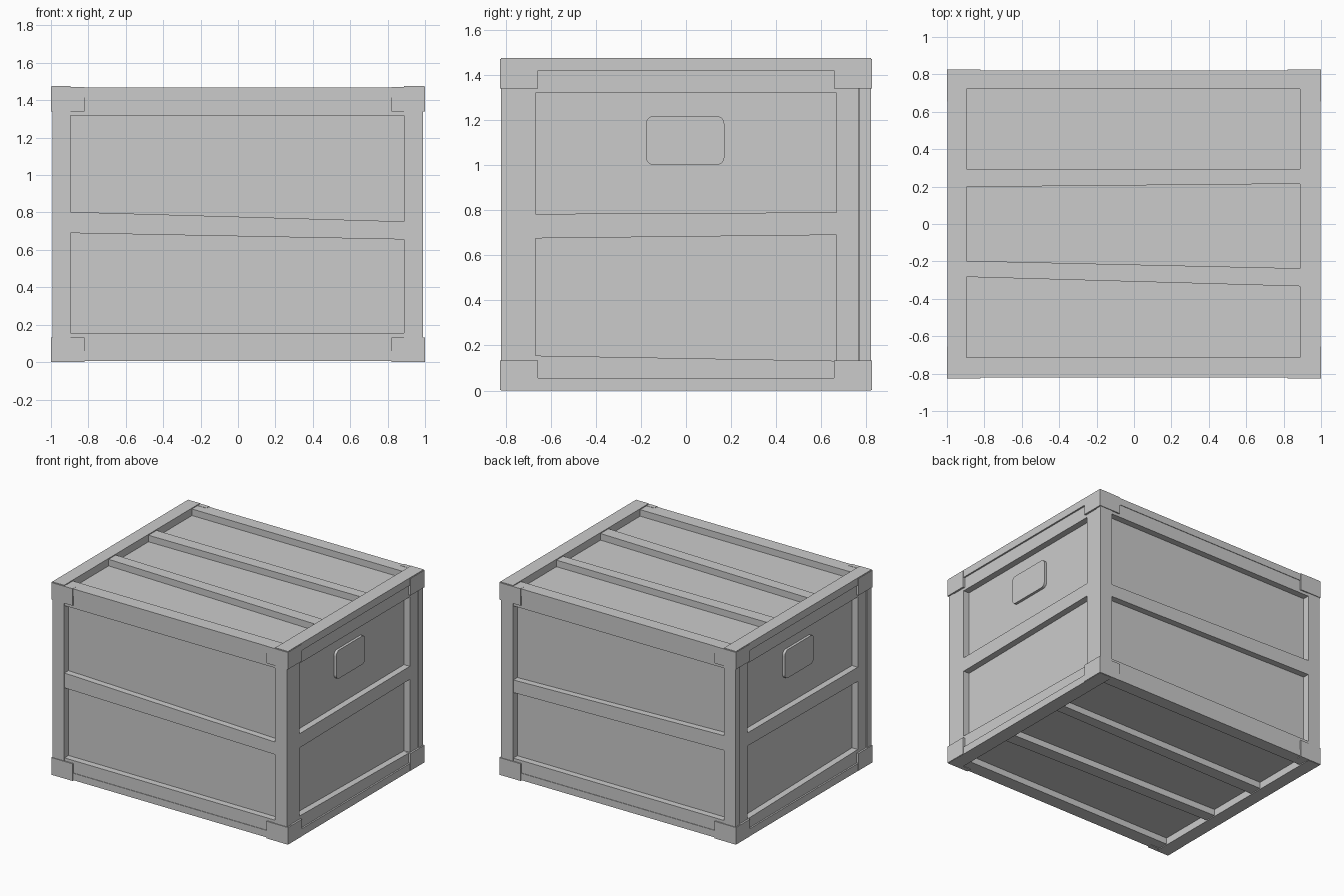
import bpy, bmesh, math
from mathutils import Vector

if "Cube" in bpy.data.objects:
    bpy.data.objects.remove(bpy.data.objects["Cube"])


def prism(name, pts, to_world, d0, d1):
    """Extrude a 2D outline (u, v) between depths d0 and d1."""
    bm = bmesh.new()
    a = [bm.verts.new(to_world(u, v, d0)) for u, v in pts]
    b = [bm.verts.new(to_world(u, v, d1)) for u, v in pts]
    n = len(pts)
    bm.faces.new(a)
    bm.faces.new(b[::-1])
    for i in range(n):
        bm.faces.new((a[i], b[i], b[(i + 1) % n], a[(i + 1) % n]))
    bmesh.ops.recalc_face_normals(bm, faces=bm.faces)
    me = bpy.data.meshes.new(name)
    bm.to_mesh(me)
    bm.free()
    ob = bpy.data.objects.new(name, me)
    bpy.context.collection.objects.link(ob)
    return ob


def rect(u0, u1, v0, v1):
    return [(u0, v0), (u1, v0), (u1, v1), (u0, v1)]


def rounded(u0, u1, v0, v1, r, n=5):
    pts = []
    for cu, cv, start in ((u1 - r, v1 - r, 0), (u0 + r, v1 - r, 90),
                          (u0 + r, v0 + r, 180), (u1 - r, v0 + r, 270)):
        for i in range(n + 1):
            t = math.radians(start + 90 * i / n)
            pts.append((cu + r * math.cos(t), cv + r * math.sin(t)))
    return pts


H = 1.475

# Recessed inner box panels
prism("inner_box", rect(-0.935, 0.935, -0.767, 0.767),
      lambda u, v, d: Vector((u, v, d)), 0.055, 1.418)

# Front and back frames
for side, s in (("front", -1), ("back", 1)):
    def face(u, v, d, s=s):
        return Vector((u, s * d, v))
    for lr, a, b in (("left", -0.993, -0.895), ("right", 0.888, 0.99)):
        prism(f"{side}_{lr}_post", rect(a, b, 0.05, 1.422), face, 0.767, 0.82)
    prism(f"{side}_bottom_rail", rect(-0.895, 0.888, 0.05, 0.155), face, 0.76, 0.816)
    prism(f"{side}_top_rail", rect(-0.895, 0.888, 1.318, 1.422), face, 0.76, 0.816)
    prism(f"{side}_middle_slat",
          [(-0.895, 0.69), (0.888, 0.656), (0.888, 0.752), (-0.895, 0.803)],
          face, 0.76, 0.816)

# Left and right frames with a raised plate
for side, s in (("left", -1), ("right", 1)):
    def face(u, v, d, s=s):
        return Vector((s * d, u, v))
    for fb, a, b in (("front", -0.767, -0.668), ("back", 0.668, 0.765)):
        prism(f"{side}_{fb}_stile", rect(a, b, 0.05, 1.422), face, 0.93, 0.986)
    prism(f"{side}_bottom_rail",
          [(-0.668, 0.05), (0.668, 0.05), (0.668, 0.132), (-0.668, 0.155)],
          face, 0.93, 0.984)
    prism(f"{side}_top_rail", rect(-0.668, 0.668, 1.32, 1.422), face, 0.93, 0.984)
    prism(f"{side}_middle_slat",
          [(-0.668, 0.675), (0.668, 0.69), (0.668, 0.79), (-0.668, 0.783)],
          face, 0.93, 0.984)
    prism(f"{side}_plate", rounded(-0.178, 0.17, 1.0, 1.217, 0.035), face, 0.93, 0.955)

# Lid and base frames
for side, top in (("lid", True), ("base", False)):
    def face(u, v, d, top=top):
        return Vector((u, v, d if top else H - d))
    prism(f"{side}_left_board", rect(-0.996, -0.895, -0.82, 0.82), face, 1.418, H)
    prism(f"{side}_right_board", rect(0.888, 0.996, -0.82, 0.82), face, 1.418, H)
    prism(f"{side}_front_board", rect(-0.895, 0.888, -0.82, -0.715), face, 1.415, 1.468)
    prism(f"{side}_back_board", rect(-0.895, 0.888, 0.723, 0.82), face, 1.415, 1.468)
    prism(f"{side}_back_slat",
          [(-0.895, 0.198), (0.888, 0.215), (0.888, 0.295), (-0.895, 0.295)],
          face, 1.415, 1.468)
    prism(f"{side}_front_slat",
          [(-0.895, -0.283), (0.888, -0.333), (0.888, -0.237), (-0.895, -0.197)],
          face, 1.415, 1.468)

# Corner brackets wrapping the outside edges
for sx in (-1, 1):
    for sy in (-1, 1):
        outline = [(1.0, 0.825), (0.82, 0.825), (0.82, 0.79),
                   (0.96, 0.79), (0.96, 0.655), (1.0, 0.655)]
        for lv, z0, z1 in (("bottom", 0.002, 0.133), ("top", 1.34, 1.47)):
            name = f"{lv}_corner_bracket_{'right' if sx > 0 else 'left'}_{'back' if sy > 0 else 'front'}"
            prism(name, outline,
                  lambda u, v, d, sx=sx, sy=sy: Vector((sx * u, sy * v, d)), z0, z1)
